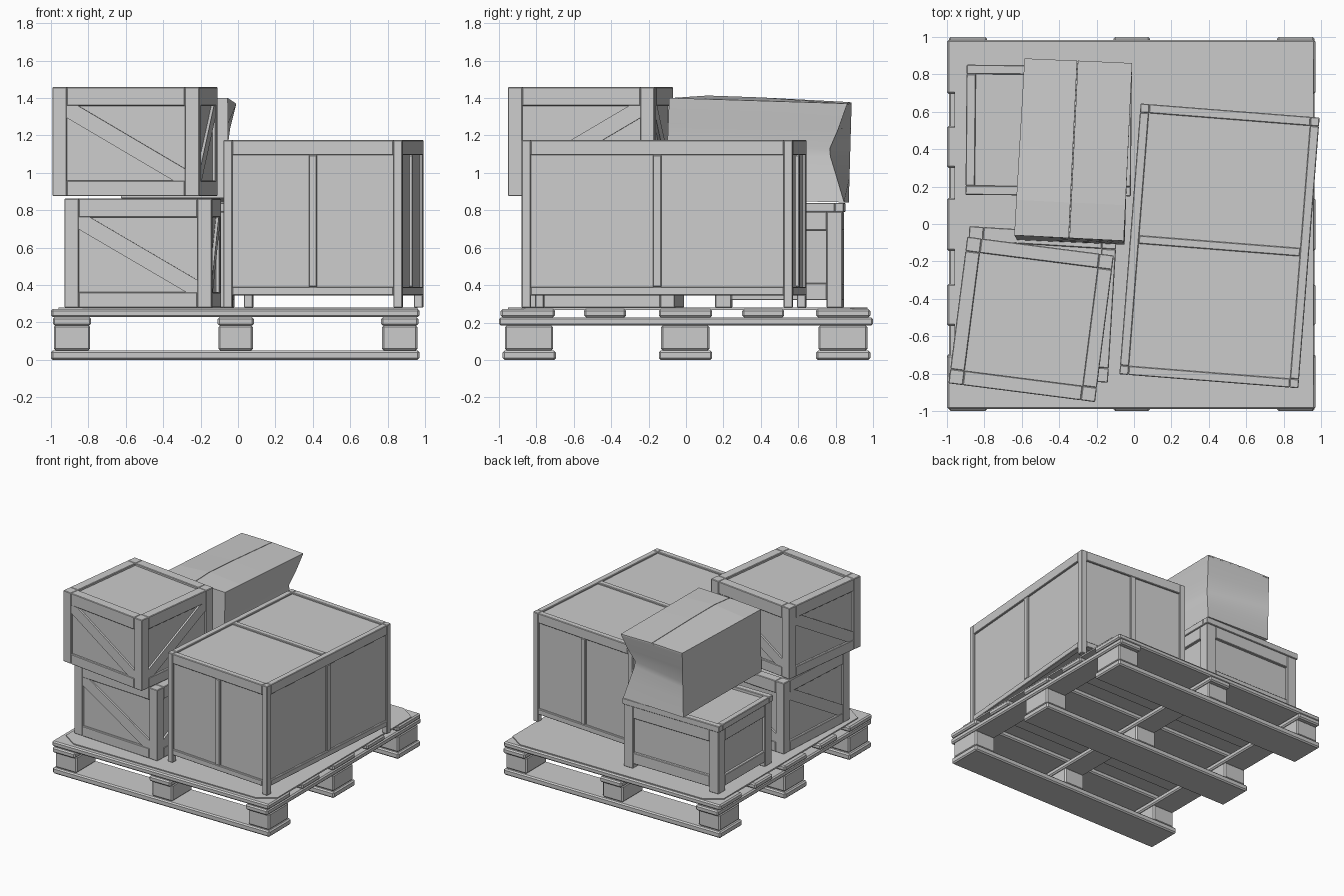
import bpy, bmesh
from math import radians

if "Cube" in bpy.data.objects:
    bpy.data.objects.remove(bpy.data.objects["Cube"])


def finish(name, bm, loc=(0, 0, 0), rot=0, bevel=0.0):
    bmesh.ops.recalc_face_normals(bm, faces=bm.faces)
    me = bpy.data.meshes.new(name)
    bm.to_mesh(me)
    bm.free()
    ob = bpy.data.objects.new(name, me)
    ob.location = loc
    ob.rotation_euler = (0, 0, radians(rot))
    bpy.context.collection.objects.link(ob)
    if bevel:
        m = ob.modifiers.new("edge_wear", 'BEVEL')
        m.width = bevel
        m.segments = 1
    return ob


def boxes(name, parts, loc=(0, 0, 0), rot=0, bevel=0.004):
    """One object from many (x0, x1, y0, y1, z0, z1) boxes."""
    bm = bmesh.new()
    for x0, x1, y0, y1, z0, z1 in parts:
        vs = bmesh.ops.create_cube(bm, size=1)['verts']
        for v in vs:
            v.co = (x1 if v.co.x > 0 else x0, y1 if v.co.y > 0 else y0, z1 if v.co.z > 0 else z0)
    return finish(name, bm, loc, rot, bevel)


def prism(name, outline, to3d, d0, d1, loc=(0, 0, 0), rot=0):
    """Extrude a 2D outline between depths d0 and d1."""
    bm = bmesh.new()
    a = [bm.verts.new(to3d(u, v, d0)) for u, v in outline]
    b = [bm.verts.new(to3d(u, v, d1)) for u, v in outline]
    bm.faces.new(a)
    bm.faces.new(b)
    n = len(a)
    for i in range(n):
        bm.faces.new((a[i], a[(i + 1) % n], b[(i + 1) % n], b[i]))
    return finish(name, bm, loc, rot)


def frame(hx, hy, z0, z1, w, bot, top, foot=0.0):
    """Corner posts plus top and bottom rails of a box crate."""
    out = []
    for sx in (-1, 1):
        xs = sorted((sx * hx, sx * (hx - w)))
        for sy in (-1, 1):
            ys = sorted((sy * hy, sy * (hy - w)))
            out.append((*xs, *ys, z0 - foot, z1))
        for a, b in ((z0, z0 + bot), (z1 - top, z1)):
            out.append((*xs, -hy + w, hy - w, a, b))
    for sy in (-1, 1):
        ys = sorted((sy * hy, sy * (hy - w)))
        for a, b in ((z0, z0 + bot), (z1 - top, z1)):
            out.append((-hx + w, hx - w, *ys, a, b))
    return out


# Pallet
XS = [(-0.99, -0.785), (-0.11, 0.085), (0.765, 0.965)]
YS = [(-0.98, -0.695), (-0.145, 0.14), (0.695, 0.985)]
boxes("pallet_bottom_boards", [(-1, 0.97, a, b, 0, 0.05) for a, b in YS], bevel=0.01)
boxes("pallet_blocks", [(a + 0.005, b - 0.005, c + 0.012, d - 0.015, 0.05, 0.185)
                        for a, b in XS for c, d in YS], bevel=0.01)
boxes("pallet_stringers", [(a, b, -1, 1, 0.183, 0.228) for a, b in XS], bevel=0.01)
boxes("pallet_top_boards", [(-1, 0.97, a, b, 0.228, 0.272) for a, b in
      [(-0.99, -0.7), (-0.545, -0.32), (-0.145, 0.14), (0.3, 0.525), (0.695, 0.985)]], bevel=0.01)
prism("pallet_sheet", [(-0.96, -0.86), (-0.83, -0.95), (0.83, -0.95), (0.96, -0.86),
                       (0.96, 0.88), (0.83, 0.97), (-0.83, 0.97), (-0.96, 0.88)],
      lambda u, v, d: (u, v, d), 0.268, 0.28)


# Braced square crates
def braced_crate(name, loc, rot, h=0.395, height=0.582, w=0.077, rec=0.018):
    top, bot = 0.1, 0.082
    # lid rails stay shallow in plan, the face panels sit behind the frame
    boxes(name + "_frame", frame(h, h, 0, height, w, bot, top), loc, rot)
    c = h - rec
    boxes(name + "_panels", [(-c, c, -c, c, 0.012, height - rec)], loc, rot, 0)
    i, lo, hi, k, m = h - w + 0.002, bot - 0.002, height - top + 0.002, 0.06, 0.065
    line = [(-i, hi), (-i + k, hi), (i, lo + m), (i, lo), (i - k, lo), (-i, hi - m)]
    sides = {"front": (lambda u, v, d: (u, -d, v)),
             "back": (lambda u, v, d: (-u, d, v)),
             "right": (lambda u, v, d: (d, -u, v)),
             "left": (lambda u, v, d: (-d, -u, v))}
    for side, f in sides.items():
        prism(f"{name}_{side}_brace", line, f, c - 0.01, h - 0.003, loc, rot)


braced_crate("lower_crate", (-0.51, -0.43, 0.28), -3.5)
braced_crate("upper_crate", (-0.55, -0.51, 0.876), -7.3)

# Large crate with two panels per side
HX, HY, W = 0.48, 0.726, 0.048
LOC, ROT = (0.457, -0.117, 0), -4.5
big = frame(HX, HY, 0.345, 1.175, W, 0.045, 0.08, foot=0.065)
for s in (-1, 1):
    big.append((-0.022, 0.022, *sorted((s * HY, s * (HY - W))), 0.39, 1.095))
    big.append((*sorted((s * HX, s * (HX - W))), -0.022, 0.022, 0.39, 1.095))
big.append((-HX + W, HX - W, -0.022, 0.022, 1.13, 1.175))
boxes("large_crate_frame", big, LOC, ROT)
boxes("large_crate_panels", [(-HX + 0.016, HX - 0.016, -HY + 0.016, HY - 0.016, 0.355, 1.162)],
      LOC, ROT, 0)

# Low crate at the back
hx, hy = 0.442, 0.348
LOC, ROT = (-0.456, 0.5, 0), -0.5
boxes("low_crate_frame", frame(hx - 0.008, hy - 0.008, 0.32, 0.792, 0.085, 0.09, 0.1, foot=0.04),
      LOC, ROT)
boxes("low_crate_panels", [(-hx + 0.03, hx - 0.03, -hy + 0.03, hy - 0.03, 0.335, 0.815)], LOC, ROT, 0)
k = 0.05
boxes("low_crate_lid", [(-hx, hx, -hy, -hy + k, 0.79, 0.84), (-hx, hx, hy - k, hy, 0.79, 0.84),
                        (-hx, -hx + k, -hy + k, hy - k, 0.79, 0.84),
                        (hx - k, hx, -hy + k, hy - k, 0.79, 0.84)], LOC, ROT)

# Dented carton: rings of corners, the back right corner pushed in
low = [(-0.625, -0.085, 0.865), (-0.05, -0.11, 0.865), (-0.02, 0.845, 0.842), (-0.585, 0.87, 0.842)]
high = [(-0.64, -0.06, 1.385), (-0.055, -0.09, 1.395), (-0.01, 0.86, 1.365), (-0.585, 0.885, 1.37)]
bm = bmesh.new()
rings = []
for t, dent in ((0, 0), (0.25, 0.5), (0.47, 0.95), (0.55, 1), (0.75, 0.5), (1, 0)):
    ring = []
    for i, (p, q) in enumerate(zip(low, high)):
        x, y, z = (a + (b - a) * t for a, b in zip(p, q))
        if i == 2:
            x, y = x - 0.06 * dent, y - 0.085 * dent
        ring.append(bm.verts.new((x, y, z)))
    rings.append(ring)
for a, b in zip(rings, rings[1:]):
    for i in range(4):
        j = (i + 1) % 4
        bm.faces.new((a[i], a[j], b[j], b[i]))
bm.faces.new(rings[0])
bm.faces.new(rings[-1])
carton = finish("carton_body", bm)

# Carton flaps meeting at a slightly raised seam
ROWS = [(0, 1.395), (0.2, 1.408), (0.5, 1.398), (1, 1.373)]
for side, (a, b) in {"left": (0, 3), "right": (1, 2)}.items():
    off = -0.002 if side == "left" else 0.002
    bm = bmesh.new()
    rows = []
    for t, z in ROWS:
        edge = [p + (q - p) * t for p, q in zip(high[a], high[b])]
        seam = (-0.347 + 0.045 * t + off, -0.075 + 0.948 * t, z)
        rows.append((bm.verts.new(edge), bm.verts.new(seam)))
    for r, s in zip(rows, rows[1:]):
        f = (r[0], r[1], s[1], s[0])
        bm.faces.new(f if side == "left" else f[::-1])
    flap = finish(f"carton_{side}_flap", bm)
    m = flap.modifiers.new("card", 'SOLIDIFY')
    m.thickness = 0.01
    m.offset = 0

# Soft shading on the dented card only
bpy.ops.object.select_all(action='DESELECT')
carton.select_set(True)
bpy.context.view_layer.objects.active = carton
bpy.ops.object.shade_smooth_by_angle(angle=radians(35))
